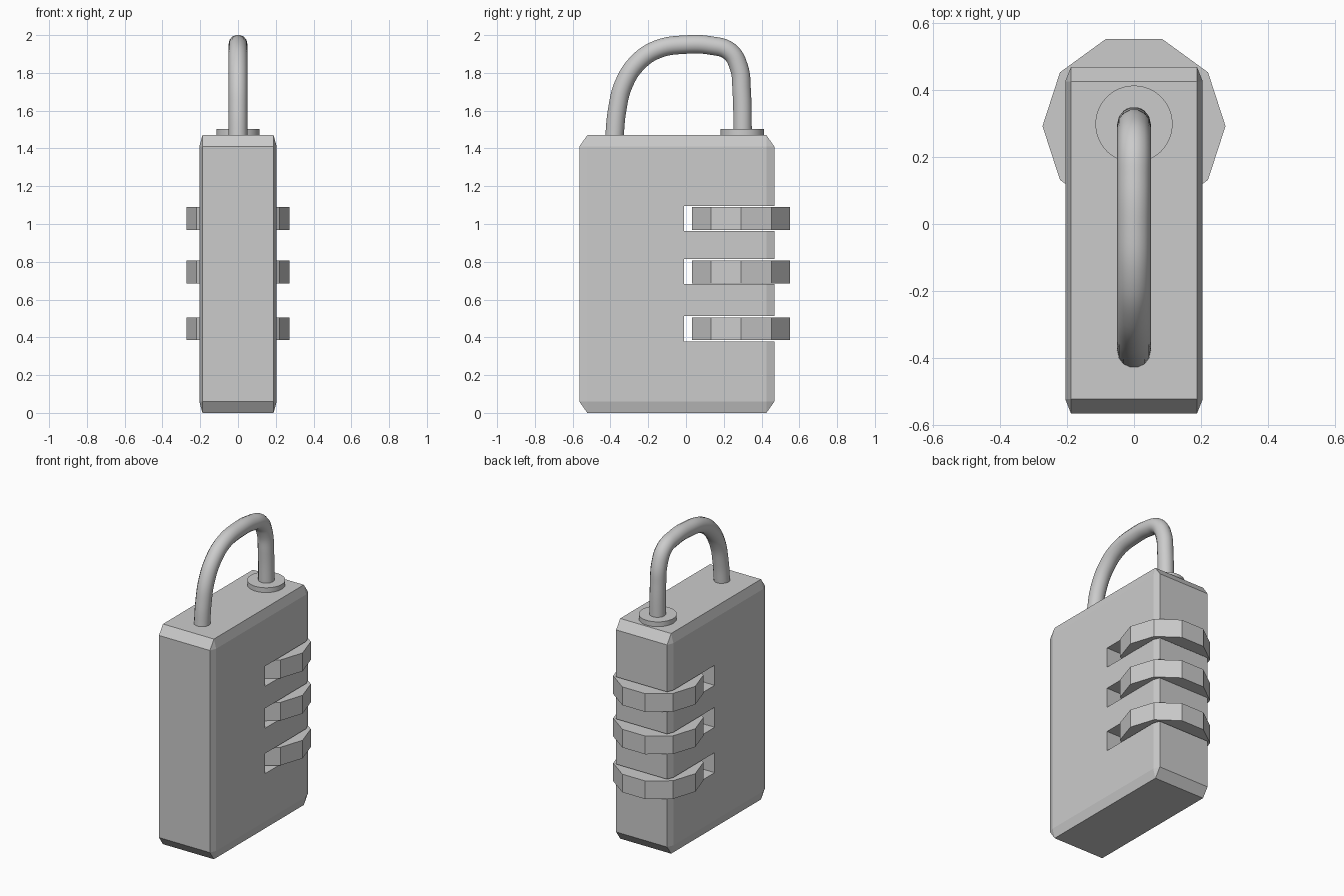
import bpy, bmesh
from mathutils import Matrix, Vector
from math import pi

if "Cube" in bpy.data.objects:
    bpy.data.objects.remove(bpy.data.objects["Cube"])


def make_object(name, bm):
    mesh = bpy.data.meshes.new(name)
    bm.to_mesh(mesh)
    bm.free()
    obj = bpy.data.objects.new(name, mesh)
    bpy.context.collection.objects.link(obj)
    return obj


def box(name, lo, hi, chamfer=0):
    # Unit cube, optionally chamfered, then stretched so chamfers follow the proportions
    lo, hi = Vector(lo), Vector(hi)
    bm = bmesh.new()
    bmesh.ops.create_cube(bm, size=1)
    if chamfer:
        bmesh.ops.bevel(bm, geom=bm.edges[:], offset=chamfer, segments=1, affect='EDGES')
    bmesh.ops.scale(bm, vec=hi - lo, verts=bm.verts)
    bmesh.ops.translate(bm, vec=(lo + hi) / 2, verts=bm.verts)
    return make_object(name, bm)


def disc(name, y, z0, z1, radius, sides, turn=0):
    bm = bmesh.new()
    bmesh.ops.create_cone(bm, cap_ends=True, segments=sides, radius1=radius, radius2=radius,
                          depth=z1 - z0,
                          matrix=Matrix.Translation((0, y, (z0 + z1) / 2)) @ Matrix.Rotation(turn, 4, 'Z'))
    return make_object(name, bm)


# Chamfered case
body = box("body", (-0.205, -0.565, 0), (0.205, 0.468, 1.47), 0.041)

# Three number wheels, each in a slot open to the back and both sides
slots = [(0.379, 0.513), (0.682, 0.815), (0.962, 1.096)]
wheels = [(0.385, 0.506), (0.684, 0.806), (0.967, 1.089)]
for i, (slot, wheel) in enumerate(zip(slots, wheels), 1):
    cutter = box(f"slot_cutter_{i}", (-0.4, -0.01, slot[0]), (0.4, 0.7, slot[1]))
    cutter.hide_render = True
    cutter.hide_set(True)
    cut = body.modifiers.new(f"slot_{i}", 'BOOLEAN')
    cut.operation = 'DIFFERENCE'
    cut.solver = 'EXACT'
    cut.object = cutter
    disc(f"number_wheel_{i}", 0.292, wheel[0], wheel[1], 0.273, 10, pi / 10 * 5)

# Round collar under the pivoting shackle leg
collar = disc("shackle_collar", 0.298, 1.46, 1.502, 0.115, 48)
bpy.context.view_layer.objects.active = collar
collar.select_set(True)
bpy.ops.object.shade_smooth_by_angle()

# Bent shackle rod
path = [(-0.38, 1.45), (-0.365, 1.6), (-0.33, 1.74), (-0.255, 1.855), (-0.15, 1.925),
        (0, 1.95), (0.13, 1.945), (0.23, 1.914), (0.28, 1.83), (0.295, 1.7), (0.3, 1.46)]
curve = bpy.data.curves.new("shackle", 'CURVE')
curve.dimensions = '3D'
curve.bevel_depth = 0.05
curve.bevel_resolution = 5
curve.resolution_u = 6
curve.use_fill_caps = True
spline = curve.splines.new('BEZIER')
spline.bezier_points.add(len(path) - 1)
for point, (y, z) in zip(spline.bezier_points, path):
    point.co = (0, y, z)
    point.handle_left_type = point.handle_right_type = 'AUTO'
bpy.context.collection.objects.link(bpy.data.objects.new("shackle", curve))
